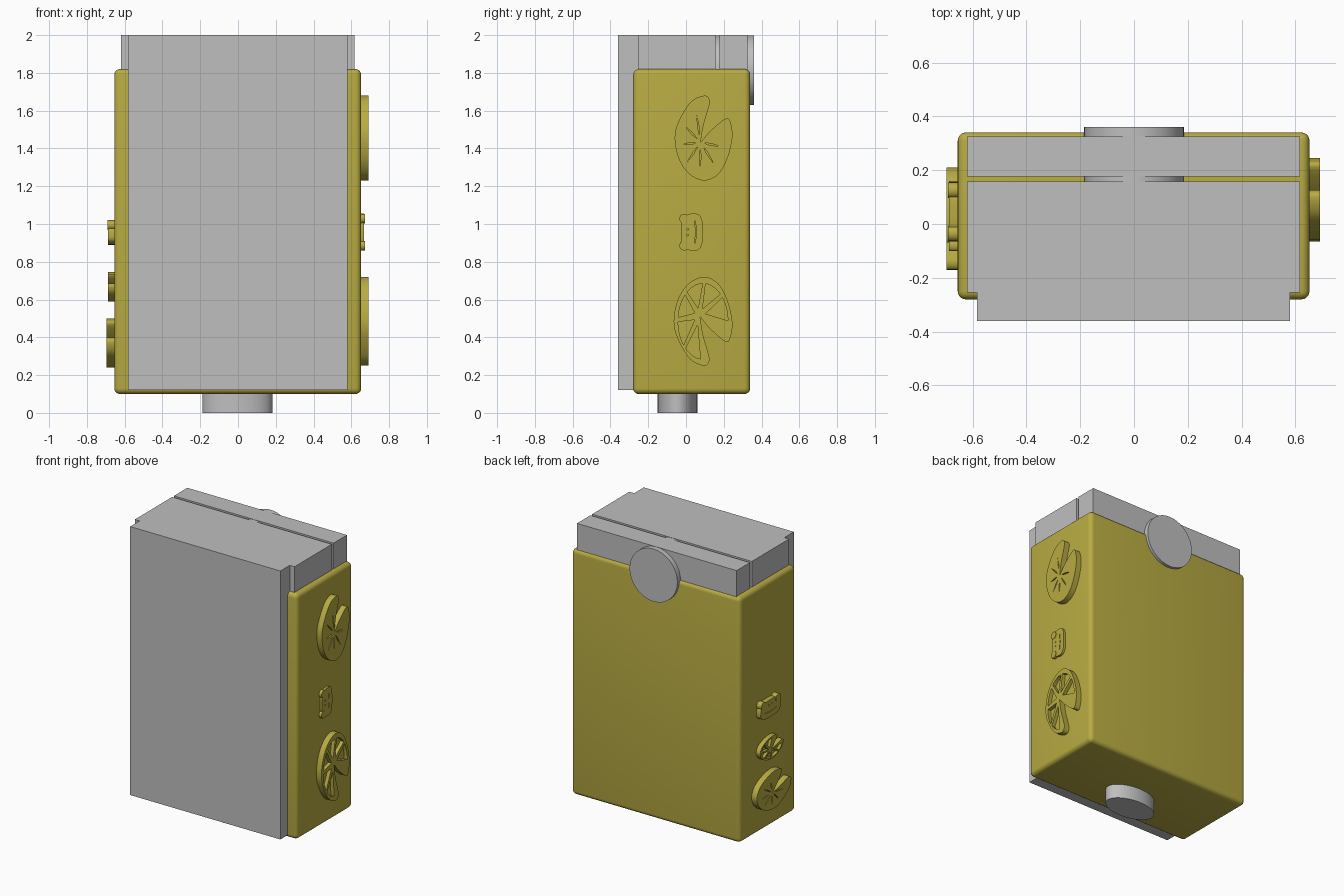
import bpy
import bmesh
from math import radians, cos, sin, pi
from mathutils import Vector, Matrix

if "Cube" in bpy.data.objects:
    bpy.data.objects.remove(bpy.data.objects["Cube"])


def make_material(name, rgb):
    mat = bpy.data.materials.new(name)
    mat.use_nodes = True
    mat.diffuse_color = (*rgb, 1)
    bsdf = mat.node_tree.nodes["Principled BSDF"]
    bsdf.inputs["Base Color"].default_value = (*rgb, 1)
    return mat


OLIVE = make_material("olive", (0.48, 0.41, 0.055))
GREY = make_material("grey", (0.52, 0.52, 0.52))


def finish(name, bm, mat):
    bmesh.ops.recalc_face_normals(bm, faces=bm.faces)
    mesh = bpy.data.meshes.new(name)
    bm.to_mesh(mesh)
    bm.free()
    mesh.materials.append(mat)
    obj = bpy.data.objects.new(name, mesh)
    bpy.context.collection.objects.link(obj)
    return obj


def activate(obj):
    bpy.ops.object.select_all(action='DESELECT')
    obj.select_set(True)
    bpy.context.view_layer.objects.active = obj


def smooth(obj):
    activate(obj)
    bpy.ops.object.shade_smooth_by_angle(angle=radians(35))


def box(name, low, high, mat, bevel=0):
    low, high = Vector(low), Vector(high)
    bm = bmesh.new()
    bmesh.ops.create_cube(bm, size=1, matrix=Matrix.Translation((low + high) / 2)
                          @ Matrix.Diagonal((*(high - low), 1)))
    if bevel:
        bmesh.ops.bevel(bm, geom=bm.edges[:], offset=bevel, segments=5,
                        profile=0.5, affect='EDGES')
    obj = finish(name, bm, mat)
    if bevel:
        smooth(obj)
    return obj


def disc(name, center, size, axis, mat):
    """Cylinder; size is the two radii and the full depth."""
    turn = Matrix.Rotation(pi / 2, 4, 'X') if axis == 'Y' else Matrix()
    bm = bmesh.new()
    bmesh.ops.create_cone(bm, cap_ends=True, segments=64, radius1=1, radius2=1, depth=1,
                          matrix=Matrix.Translation(center) @ turn @ Matrix.Diagonal((*size, 1)))
    smooth(finish(name, bm, mat))


def prisms(name, outlines, place, x0, x1):
    """Extrude flat outlines along x from x0 to x1."""
    bm = bmesh.new()
    for outline in outlines:
        verts = [bm.verts.new((x0, *place(p))) for p in outline]
        face = bm.faces.new(verts)
        top = bmesh.ops.extrude_face_region(bm, geom=[face])["geom"]
        bmesh.ops.translate(bm, vec=(x1 - x0, 0, 0),
                            verts=[v for v in top if isinstance(v, bmesh.types.BMVert)])
    return finish(name, bm, OLIVE)


def relief(name, outlines, cuts, center, u_axis, v_axis, x_top, depth):
    """Raised motif on a side wall with shapes cut into its face."""
    side = 1 if x_top > 0 else -1

    def place(p):
        return Vector(center) + Vector(u_axis) * p[0] + Vector(v_axis) * p[1]

    obj = prisms(name, outlines, place, side * 0.63, x_top)
    if cuts:
        cutter = prisms(name + "_cutter", cuts, place, x_top - side * depth, x_top + side * 0.03)
        cutter.hide_render = True
        mod = obj.modifiers.new("cut", 'BOOLEAN')
        mod.operation, mod.solver, mod.object = 'DIFFERENCE', 'EXACT', cutter
        activate(obj)
        bpy.ops.object.modifier_apply(modifier=mod.name)
        bpy.data.objects.remove(cutter)
    smooth(obj)


def spline(points, steps=5):
    """Smooth open curve through the points."""
    pts = [Vector(p) for p in points]
    pts = [pts[0]] + pts + [pts[-1]]
    out = []
    for a, b, c, d in zip(pts, pts[1:], pts[2:], pts[3:]):
        for i in range(steps):
            t = i / steps
            out.append(0.5 * (2 * b + (c - a) * t + (2 * a - 5 * b + 4 * c - d) * t ** 2
                              + (3 * b - a - 3 * c + d) * t ** 3))
    return out


def ray(degrees, r=1.0):
    return Vector((cos(radians(degrees)), sin(radians(degrees)))) * r


def ellipse(cx, cy, rx, ry, n=24):
    return [(cx + rx * cos(2 * pi * i / n), cy + ry * sin(2 * pi * i / n)) for i in range(n)]


# Leaf pad: notched round outline, with thin veins or sunken panels
HUB = Vector((-0.1, -0.1))
PAD = spline([HUB, (0, .3), (.16, .67), (.22, .88), (.05, 1), (-.43, .86), (-.85, .41),
              (-1, 0), (-.85, -.5), (-.47, -.86), (.05, -1), (.53, -.84), (.84, -.46),
              (1, 0), (.95, .34), (.78, .46), (.26, .18), HUB])


def vein(angle):
    across = ray(angle + 90, 0.025)
    mid = HUB + ray(angle, 0.35)
    return [HUB + ray(angle, 0.14), mid - across, HUB + ray(angle, 0.65), mid + across]


def panel(start, end):
    arc = [ray(start + (end - start) * i / 8, 0.85) for i in range(9)]
    return [HUB + ray((start + end) / 2, 0.2)] + arc


VEINS = [vein(a) for a in (102, 145, 185, 225, 268, 312, 352)]
PANELS = [panel(a, a + 38) for a in range(96, 350, 45)]

# Frog face: rounded head, two eyes, mouth line and nostrils
half = [(0, .85), (.5, .8), (.9, .4), (1, -.1), (.95, -.65), (.6, -.95), (0, -1)]
HEAD = spline(half + [(-x, y) for x, y in reversed(half[1:-1])] + half[:1], 4)
MOUTH = [(-.6, -.3), (0, -.4), (.6, -.3), (.6, -.36), (0, -.46), (-.6, -.36)]
FACE_CUTS = [MOUTH] + [ellipse(s * x, y, r, r * 1.6, 10)
                       for s in (-1, 1) for x, y, r in ((.16, .3, .05),)]
EYES = [ellipse(s * .73, .6, .26, .4) for s in (-1, 1)]


def frog(name, center, u_axis, v_axis, x_top):
    relief(name + "_head", [HEAD], FACE_CUTS, center, u_axis, v_axis, x_top * 0.994, 0.008)
    relief(name + "_eyes", EYES, [], center, u_axis, v_axis, x_top, 0)


# Case and grey blocks
box("case", (-0.655, -0.28, 0.10), (0.652, 0.34, 1.82), OLIVE, bevel=0.03)
box("front_plate", (-0.583, -0.36, 0.12), (0.58, -0.24, 2), GREY)
box("top_block_front", (-0.62, -0.255, 1.7), (0.617, 0.157, 2), GREY)
box("top_block_back", (-0.62, 0.177, 1.7), (0.617, 0.325, 2), GREY)
disc("back_knob", (0, 0.24, 1.815), (0.185, 0.184, 0.24), 'Y', GREY)
disc("bottom_foot", (-0.003, -0.045, 0.1), (0.185, 0.105, 0.2), 'Z', GREY)

# Motifs on the +x wall
relief("left_upper_pad", [PAD], VEINS, (0.0925, 1.455), (0.1525, 0), (0, 0.225), 0.692, 0.012)
relief("left_lower_pad", [PAD], PANELS, (0.09, 0.485), (0.155, 0), (0, -0.235), 0.692, 0.025)
frog("left_frog", (0.027, 0.957), (0, 0.098), (-0.062, 0), 0.672)

# Motifs on the -x wall
relief("right_lower_pad", [PAD], VEINS, (0.02, 0.37), (0, 0.13), (-0.19, 0), -0.697, 0.012)
relief("right_upper_pad", [PAD], PANELS, (0.03, 0.667), (0, 0.078), (-0.13, 0), -0.687, 0.02)
frog("right_frog", (0.045, 0.955), (0.11, 0), (0, 0.065), -0.692)
